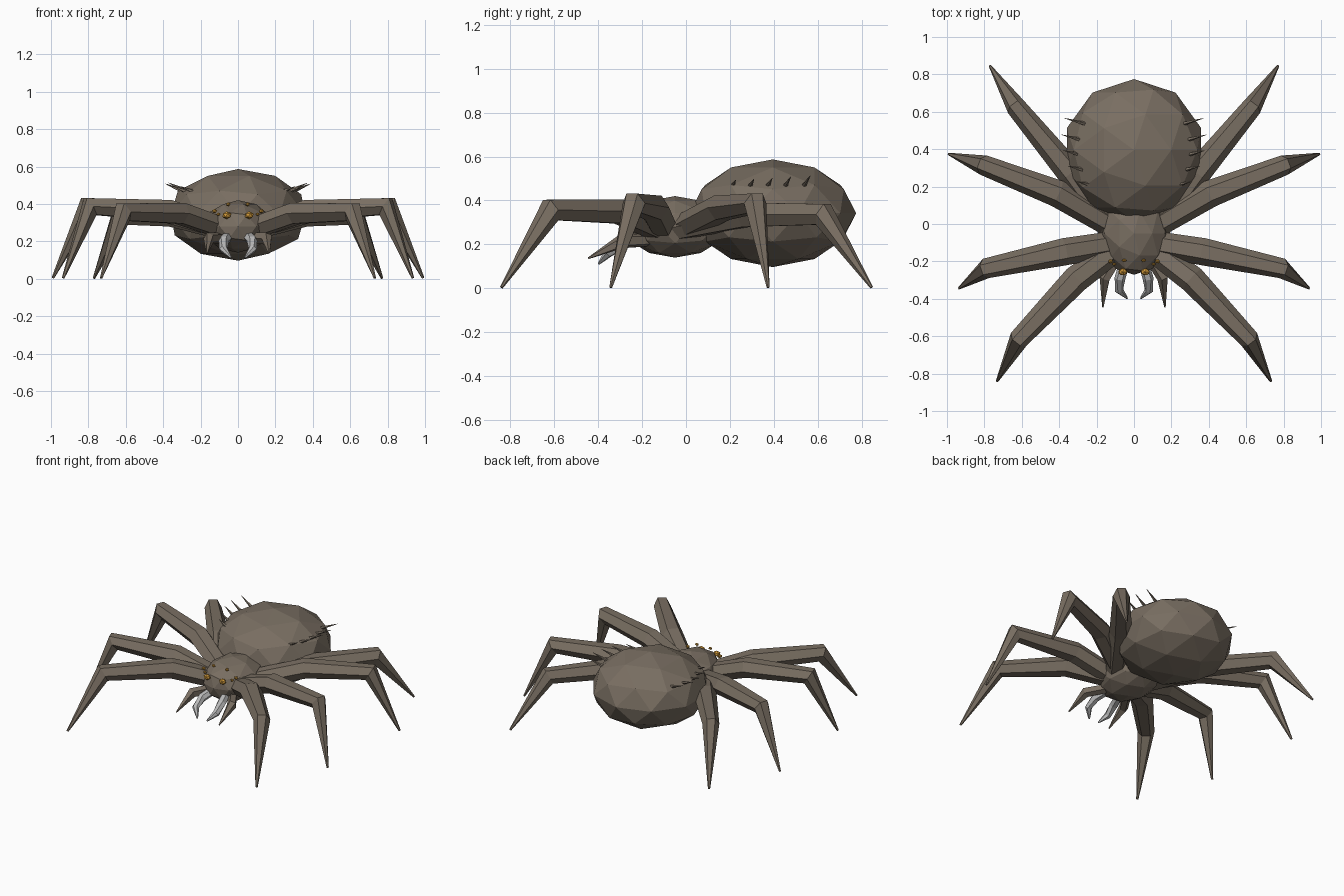
import bpy, bmesh, math
from mathutils import Vector

if "Cube" in bpy.data.objects:
    bpy.data.objects.remove(bpy.data.objects["Cube"])


def material(name, rgb):
    m = bpy.data.materials.new(name)
    m.diffuse_color = (*rgb, 1)
    m.use_nodes = True
    m.node_tree.nodes["Principled BSDF"].inputs["Base Color"].default_value = m.diffuse_color
    return m


BROWN = material("brown", (0.19, 0.156, 0.121))
GREY = material("grey", (0.50, 0.50, 0.50))
AMBER = material("amber", (0.62, 0.31, 0.04))


def finish(name, bm, mat):
    bmesh.ops.recalc_face_normals(bm, faces=bm.faces)
    me = bpy.data.meshes.new(name)
    bm.to_mesh(me)
    bm.free()
    me.materials.append(mat)
    ob = bpy.data.objects.new(name, me)
    bpy.context.collection.objects.link(ob)
    return ob


def ball(name, centre, size, mat, level=2, shape=None):
    bm = bmesh.new()
    bmesh.ops.create_icosphere(bm, subdivisions=level, radius=1)
    for v in bm.verts:
        if shape:
            shape(v)
        v.co = Vector(centre) + Vector([a * s for a, s in zip(v.co, size)])
    return finish(name, bm, mat)


def limb(name, path, sizes, mat, sides=6):
    """Tapered, faceted tube along a path; sizes are (half width, half height)."""
    pts = [Vector(p) for p in path]
    bm = bmesh.new()
    rings = []
    for i, p in enumerate(pts):
        d = Vector()
        if i > 0:
            d += (p - pts[i - 1]).normalized()
        if i < len(pts) - 1:
            d += (pts[i + 1] - p).normalized()
        side = d.cross(Vector((0, 0, 1))).normalized()
        up = side.cross(d).normalized()
        w, h = sizes[i]
        rings.append([bm.verts.new(p + side * w * math.cos(k * math.tau / sides)
                                   + up * h * math.sin(k * math.tau / sides))
                      for k in range(sides)])
    for a, b in zip(rings, rings[1:]):
        for k in range(sides):
            n = (k + 1) % sides
            bm.faces.new((a[k], a[n], b[n], b[k]))
    bm.faces.new(rings[0])
    bm.faces.new(rings[-1])
    return finish(name, bm, mat)


def blunt_front(v):
    # Narrower, flattened face end
    v.co.y = max(v.co.y, -0.94)
    if v.co.y < -0.5:
        v.co.x *= 0.9


# Body
ball("abdomen", (0, 0.395, 0.342), (0.378, 0.38, 0.245), BROWN)
ball("thorax", (0, -0.05, 0.28), (0.185, 0.235, 0.14), BROWN, shape=blunt_front)

# Root, thigh, knee and tip of each leg on the right
LEGS = {
    "front_leg": [(.08, -.12, .27), (.31, -.295, .35), (.615, -.615, .357), (.732, -.84, .004)],
    "mid_front_leg": [(.08, -.10, .27), (.37, -.148, .367), (.79, -.237, .387), (.935, -.343, .004)],
    "mid_back_leg": [(.08, -.03, .27), (.41, .163, .367), (.805, .315, .387), (.99, .374, .004)],
    "back_leg": [(.10, -.06, .27), (.34, .275, .335), (.63, .625, .337), (.77, .845, .004)],
}
LEG_SIZES = [(.066, .06), (.073, .064), (.054, .06), (.007, .007)]
SPIKE_Y = [.21, .29, .37, .45, .535]

for s, label in ((1, "right"), (-1, "left")):
    def flip(path):
        return [(x * s, y, z) for x, y, z in path]

    for name, path in LEGS.items():
        limb(f"{name}_{label}", flip(path), LEG_SIZES, BROWN)

    # Mouth parts
    limb(f"feeler_{label}", flip([(.08, -.17, .22), (.155, -.29, .215), (.166, -.445, .137)]),
         [(.03, .03), (.031, .034), (.004, .004)], BROWN, 5)
    limb(f"fang_{label}", flip([(.055, -.22, .225), (.075, -.29, .205), (.079, -.355, .16), (.037, -.397, .112)]),
         [(.028, .028), (.029, .028), (.023, .022), (.005, .005)], GREY, 6)

    # Eyes: large front pair, smaller pairs above and beside
    for n, (x, y, z, r) in enumerate([(.06, -.256, .34, .026), (.125, -.2, .362, .014),
                                      (.052, -.195, .398, .013), (.105, -.215, .345, .011)]):
        ball(f"eye_{n}_{label}", (x * s, y, z), (r, r * .8, r * .8), AMBER, 1)

    # Row of bristles on the abdomen, longer toward the back
    for n, y in enumerate(SPIKE_Y):
        size = 0.55 + 0.12 * n
        x = 0.36 * math.sqrt(1 - ((y - .395) / .38) ** 2 - (.125 / .245) ** 2)
        limb(f"bristle_{n}_{label}",
             flip([(x - .02, y, .465), (x + .09 * size, y + .03 * size, .47 + .042 * size)]),
             [(.012, .012), (.001, .001)], BROWN, 5)
